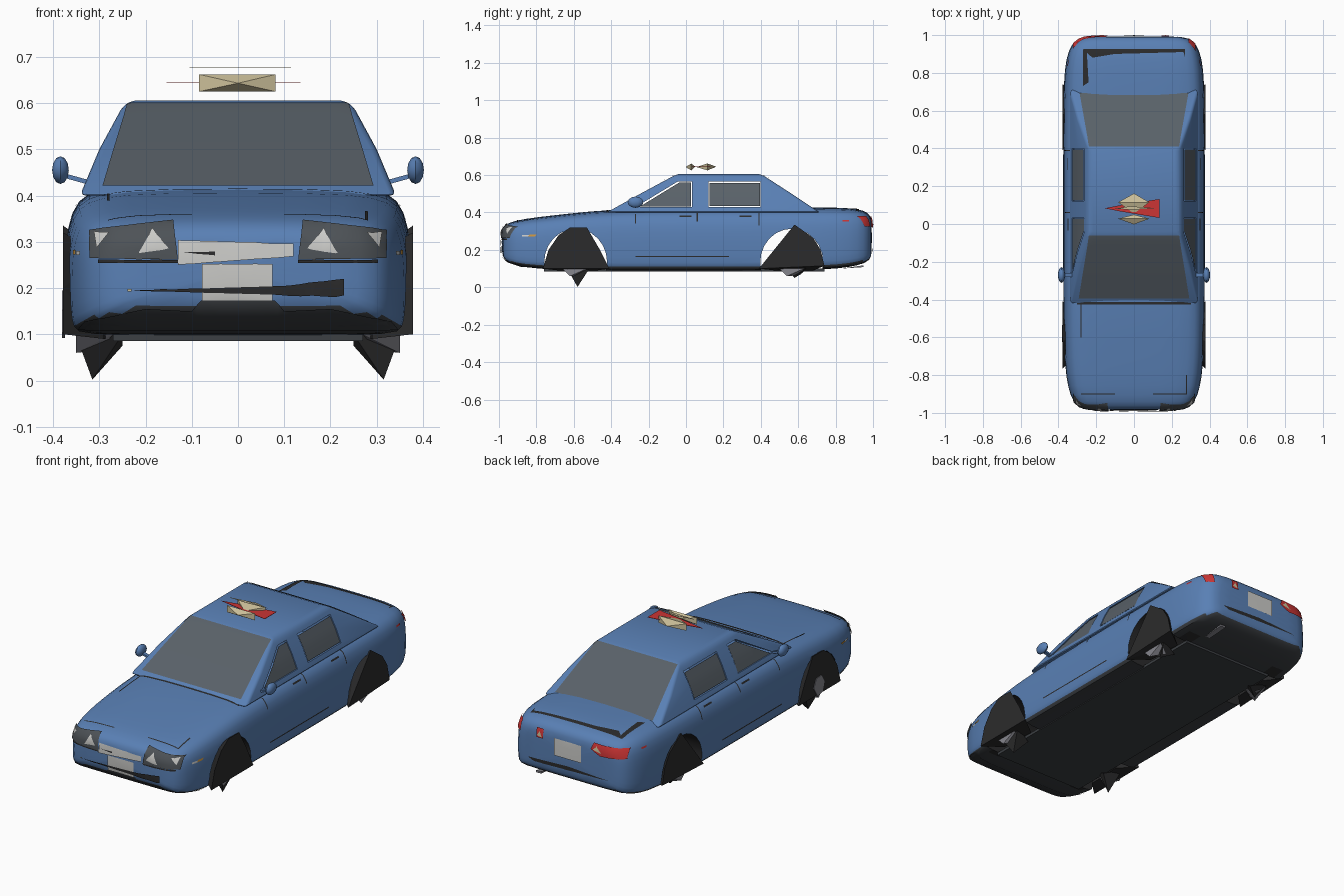
import bpy, bmesh, math
from mathutils import Vector
from mathutils.bvhtree import BVHTree

if "Cube" in bpy.data.objects:
    bpy.data.objects.remove(bpy.data.objects["Cube"])


def material(name, r, g, b):
    m = bpy.data.materials.new(name)
    m.use_nodes = True
    m.diffuse_color = (r, g, b, 1)
    m.node_tree.nodes["Principled BSDF"].inputs["Base Color"].default_value = (r, g, b, 1)
    return m


BLUE = material("body blue", .1, .215, .46)
DARK = material("rubber black", .024, .024, .025)
FLOOR = material("underbody grey", .045, .05, .056)
GLASS = material("tinted glass", .1, .12, .14)
LAMP = material("lamp grey", .075, .085, .095)
LIGHT = material("light grey", .6, .6, .58)
RIM = material("rim grey", .24, .24, .27)
TAN = material("pale tan", .6, .52, .32)
RED = material("signal red", .6, .035, .035)
AMBER = material("amber", .6, .3, .05)


def finish(bm, name, *mats, angle=None):
    me = bpy.data.meshes.new(name)
    bm.to_mesh(me)
    bm.free()
    ob = bpy.data.objects.new(name, me)
    bpy.context.collection.objects.link(ob)
    for m in mats:
        me.materials.append(m)
    if angle:
        me.shade_smooth()
        me.set_sharp_from_angle(angle=math.radians(angle))
    return ob


def loft(rings):
    bm = bmesh.new()
    loops = [[bm.verts.new(p) for p in ring] for ring in rings]
    for a, b in zip(loops, loops[1:]):
        for i in range(len(a)):
            j = (i + 1) % len(a)
            bm.faces.new((a[i], a[j], b[j], b[i]))
    bm.faces.new(loops[0])
    bm.faces.new(loops[-1])
    bmesh.ops.recalc_face_normals(bm, faces=bm.faces)
    return bm


def hull(name, points, mat):
    bm = bmesh.new()
    for p in points:
        bm.verts.new(p)
    out = bmesh.ops.convex_hull(bm, input=bm.verts)
    junk = [v for v in out["geom_interior"] if isinstance(v, bmesh.types.BMVert)]
    bmesh.ops.delete(bm, geom=junk, context="VERTS")
    bmesh.ops.recalc_face_normals(bm, faces=bm.faces)
    return finish(bm, name, mat)


def apply_modifiers(ob):
    dg = bpy.context.evaluated_depsgraph_get()
    me = bpy.data.meshes.new_from_object(ob.evaluated_get(dg))
    ob.modifiers.clear()
    ob.data = me


def cut_across(ob, outline):
    """Cut a (y, z) outline right through the object."""
    cutter = finish(loft([[(x, y, z) for y, z in outline] for x in (-.6, .6)]), "cutter")
    cutter.hide_render = True
    mod = ob.modifiers.new("cut", "BOOLEAN")
    mod.object, mod.operation, mod.solver = cutter, "DIFFERENCE", "EXACT"
    apply_modifiers(ob)
    bpy.data.objects.remove(cutter)


def surface(ob):
    return BVHTree.FromObject(ob, bpy.context.evaluated_depsgraph_get())


def decal(name, pts, axis, sign, tree, mat, off=.004):
    """Project a flat outline along an axis onto a surface."""
    others = [i for i in range(3) if i != axis]
    bm = bmesh.new()
    vs = []
    for p in pts:
        c = Vector((0, 0, 0))
        c[others[0]], c[others[1]], c[axis] = p[0], p[1], 2 * sign
        vs.append(bm.verts.new(c))
    bm.faces.new(vs)
    for i in others:
        n = Vector((0, 0, 0))
        n[i] = 1
        for k in range(-40, 41):
            bmesh.ops.bisect_plane(bm, geom=bm.verts[:] + bm.edges[:] + bm.faces[:],
                                   plane_co=n * (k * .025 + .011), plane_no=n)
    bmesh.ops.triangulate(bm, faces=bm.faces[:])
    ray = Vector((0, 0, 0))
    ray[axis] = -sign
    for v in bm.verts:
        hit, normal, _, _ = tree.ray_cast(v.co, ray)
        if hit is None:
            start = v.co.copy()
            start[axis] = sign * .9
            hit, normal, _, _ = tree.find_nearest(start)
        v.co = hit + normal * off
    bm.normal_update()
    if sum(f.normal.dot(ray) for f in bm.faces) > 0:
        bmesh.ops.reverse_faces(bm, faces=bm.faces[:])
    return finish(bm, name, mat, angle=40)


def rect(a0, a1, b0, b1):
    return [(a0, b0), (a1, b0), (a1, b1), (a0, b1)]


def flip(pts):
    return [(-a, b) for a, b in pts]


# Lower body: y, half width, bottom, top
SECTIONS = [(-.986, .23, .18, .305), (-.968, .3, .14, .335), (-.915, .338, .115, .358),
            (-.8, .362, .1, .375), (-.62, .372, .09, .395), (-.4, .375, .088, .418),
            (0, .375, .088, .424), (.5, .375, .088, .426), (.75, .373, .095, .428),
            (.88, .36, .108, .424), (.955, .33, .128, .412), (.985, .29, .15, .385),
            (.994, .23, .18, .355)]


def ring(y, w, zb, zt):
    h = zt - zb
    half = [(.5, zt), (.8, zt - .03 * h), (.93, zt - .1 * h), (.985, zt - .27 * h),
            (1, zt - .5 * h), (1, zb + .2 * h), (.985, zb + .05 * h), (.93, zb), (.4, zb)]
    right = [(w * x, y, z) for x, z in half]
    return right + [(-x, y, z) for x, y, z in reversed(right)]


body = finish(loft([ring(*s) for s in SECTIONS]), "body", BLUE, FLOOR, DARK)
body.modifiers.new("round", "SUBSURF").levels = 1
apply_modifiers(body)
body_tree = surface(body)
for cy in (-.59, .565):
    arch = [(cy + .168 * math.cos(a * math.pi / 12), .135 + .178 * math.sin(a * math.pi / 12))
            for a in range(24)]
    cut_across(body, arch)
for f in body.data.polygons:
    inside = abs(f.center.x) < .3 and .1 < f.center.z < .33 and abs(f.center.y) < .78
    f.material_index = 2 if inside else 1 if f.normal.z < -.55 else 0
body.data.shade_smooth()
body.data.set_sharp_from_angle(angle=math.radians(35))

# Floor pan closing the space between the wheels
hull("floor_pan", [(x, y, z) for x in (-.27, .27) for y in (-.76, .74) for z in (.085, .1)], FLOOR)

# Cabin
LEVELS = [(.4, .342, -.425, .715), (.5, .3, -.245, .565), (.594, .249, -.07, .42), (.606, .228, -.04, .39)]
cabin = finish(loft([[(-w, a, z), (w, a, z), (w, b, z), (-w, b, z)] for z, w, a, b in LEVELS]),
               "cabin", BLUE)
bev = cabin.modifiers.new("soft edges", "BEVEL")
bev.width, bev.segments, bev.limit_method, bev.angle_limit = .014, 3, "ANGLE", .5
apply_modifiers(cabin)
cabin_tree = surface(cabin)

SIDE_GLASS = [("front_side_window", [(-.245, .433), (.028, .433), (.028, .56), (-.038, .56)]),
              ("rear_side_window", rect(.125, .395, .435, .558))]
cut_across(cabin, [(-.268, .43), (.031, .43), (.031, .567), (-.042, .567)])
cut_across(cabin, rect(.121, .399, .43, .565))
cabin.data.shade_smooth()
cabin.data.set_sharp_from_angle(angle=math.radians(30))

shield = [(-.293, -.392), (.293, -.392), (.238, -.06), (-.238, -.06)]
back_glass = [(-.288, .69), (.288, .69), (.238, .41), (-.238, .41)]
decal("windshield", shield, 2, 1, cabin_tree, GLASS)
decal("rear_window", back_glass, 2, 1, cabin_tree, GLASS)

# Parts repeated on both sides
for s, side in ((1, "left"), (-1, "right")):
    def on_side(name, pts, mat, tree=body_tree, off=.003):
        decal(f"{side}_{name}", pts, 0, s, tree, mat, off)

    def on_front(name, pts, mat, off=.004):
        decal(f"{side}_{name}", pts if s > 0 else flip(pts), 1, -1, body_tree, mat, off)

    for name, pts in SIDE_GLASS:
        on_side(name, pts, GLASS, cabin_tree, -.002)
    for i, (y, z) in enumerate(((-.27, .34), (.06, .35), (.39, .33))):
        on_side(f"door_seam_{i}", rect(y - .003, y + .003, z, .408), DARK)
    for i, y in enumerate((-.035, .285)):
        on_side(f"door_handle_{i}", rect(y, y + .065, .375, .383), DARK)
    on_side("sill_line", rect(-.27, .23, .162, .168), DARK)
    on_side("front_marker", rect(-.875, -.84, .271, .28), LIGHT)
    on_side("rear_marker", rect(.835, .87, .351, .36), RED)

    # Headlamps
    on_front("headlight", [(.13, .262), (.315, .264), (.317, .322), (.14, .342)], LAMP, .007)
    on_front("headlight_reflector", [(.15, .285), (.215, .274), (.185, .325)], LIGHT, .0095)
    on_front("headlight_bulb", [(.275, .315), (.3, .285), (.305, .318)], LIGHT, .0095)
    on_front("headlight_seam", rect(.13, .3, .254, .261), DARK)
    on_front("indicator", rect(.347, .353, .272, .282), AMBER)

    # Mirror on its stalk
    bm = bmesh.new()
    bmesh.ops.create_uvsphere(bm, u_segments=10, v_segments=6, radius=1)
    bmesh.ops.scale(bm, verts=bm.verts, vec=(.019, .042, .03))
    bmesh.ops.translate(bm, verts=bm.verts, vec=(s * .384, -.27, .455))
    finish(bm, f"{side}_mirror", BLUE, angle=40)
    hull(f"{side}_mirror_stalk", [(s * x, -.27 + dy, z + dz) for x, z in ((.31, .425), (.375, .443))
                                  for dy in (-.01, .01) for dz in (-.005, .005)], BLUE)

    # Faceted wheels
    front = [(-.765, .1), (-.735, .2), (-.68, .28), (-.62, .32), (-.53, .32), (-.46, .2), (-.41, .1)]
    rear = [(.39, .1), (.52, .25), (.58, .335), (.68, .265), (.72, .2), (.74, .115)]
    for end, tread, y, low in (("front", front, -.58, .002), ("rear", rear, .58, .05)):
        mid = [(s * .29, y - .1, .09), (s * .28, y + .1, .09), (s * .29, y, .27)]
        hull(f"{side}_{end}_tyre", [(s * .378, a, b) for a, b in tread] + mid, DARK)
        hull(f"{side}_{end}_tyre_foot", [(s * .355, y - .06, .11), (s * .345, y + .07, .11),
                                         (s * .25, y, .1), (s * .25, y + .04, .075), (s * .315, y, low)], DARK)
        hull(f"{side}_{end}_rim", [(s * .35, y - .08, .1), (s * .35, y + .05, .1), (s * .35, y - .04, .06),
                                   (s * .27, y - .03, .1), (s * .3, y + .03, .065)], RIM)

# Exposed rim face on the right front wheel
hull("right_front_rim_face", [(x, -.58 + .045 * math.cos(a), .145 + .055 * math.sin(a))
                              for x in (-.374, -.381) for a in range(6)], RIM)

# Front face
decal("grille", [(-.13, .25), (.12, .268), (.12, .295), (-.13, .302)], 1, -1, body_tree, LIGHT, .006)
decal("grille_slot", [(-.12, .277), (-.05, .27), (-.05, .278)], 1, -1, body_tree, DARK, .009)
decal("front_plate", rect(-.078, .075, .175, .252), 1, -1, body_tree, LIGHT, .006)
decal("lower_intake", [(-.235, .195), (.228, .182), (.228, .22), (.1, .205)], 1, -1, body_tree, DARK, .009)
decal("intake_lamp", rect(-.238, -.23, .193, .2), 1, -1, body_tree, TAN, .0095)
decal("front_lip", [(-.345, .112), (.345, .112), (.33, .13), (.2, .157), (.1, .152), (.08, .174), (-.08, .174),
                    (-.1, .152), (-.2, .157), (-.33, .13)], 1, -1, body_tree, FLOOR)

# Rear face
for name, pts, mat, off in (
        ("left_taillight_outer", rect(.285, .32, .325, .378), RED, .007),
        ("left_taillight_inner", rect(.145, .185, .325, .372), RED, .007),
        ("left_reverse_light", [(.15, .33), (.18, .335), (.165, .36)], TAN, .0095),
        ("right_taillight", [(-.135, .345), (-.19, .32), (-.318, .325), (-.318, .372), (-.15, .378)], RED, .007),
        ("right_reverse_light", [(-.15, .345), (-.2, .335), (-.17, .365)], TAN, .0095),
        ("rear_plate", rect(-.08, .08, .255, .345), LIGHT, .006),
        ("rear_bumper_slot", [(-.24, .2), (.2, .19), (.24, .205), (0, .215)], DARK, .004)):
    decal(name, pts, 1, 1, body_tree, mat, off)
hull("exhaust", [(x, y, z) for x in (.19, .22) for y, z in ((.83, .1), (.95, .108), (.95, .118))], RIM)

# Hood and boot seams
for i, r in enumerate(((-.283, -.277, -.6, -.42), (-.28, -.1, -.903, -.897), (.1, .28, -.903, -.897),
                       (.274, .28, -.9, -.8), (-.3, .3, -.425, -.413))):
    decal(f"hood_seam_{i}", rect(*r), 2, 1, body_tree, DARK, .003)
decal("boot_seam", [(-.27, .925), (.27, .925), (.27, .88), (.262, .91), (-.1, .9), (-.22, .88)],
      2, 1, body_tree, DARK, .003)
decal("boot_side_seam", [(-.27, .92), (-.27, .73), (-.24, .75), (-.25, .92)], 2, 1, body_tree, DARK, .003)


# Floating roof sign
def sign_block(name, y0, yc, y1):
    hull(name, [(0, y0, .643), (0, y1, .645)] + [(x, yc, z) for x in (-.084, .081) for z in (.625, .662)], TAN)


sign_block("sign_front", -.002, .028, .05)
sign_block("sign_rear", .055, .115, .162)
hull("sign_arrow", [(x, y, z) for x, y in ((-.155, .083), (-.08, .068), (-.08, .098), (.135, .032), (.135, .132))
                    for z in (.644, .646)], RED)
hull("sign_top_strip", [(x, y, z) for x, y in ((-.105, .08), (-.02, .094), (.115, .084), (0, .076))
                        for z in (.677, .6785)], TAN)
